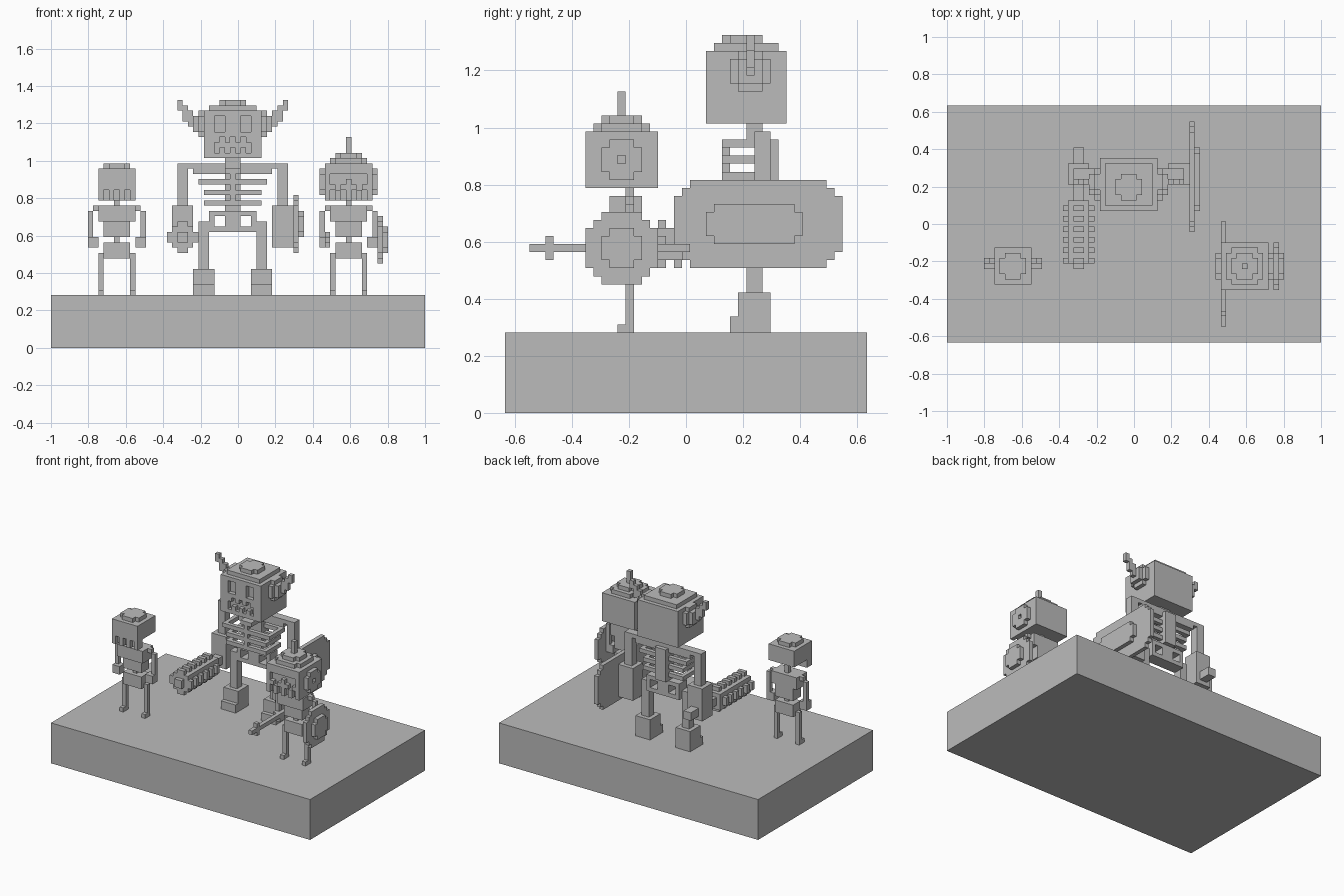
import bpy
import bmesh
from mathutils import Matrix, Vector

default = bpy.data.objects.get("Cube")
if default:
    bpy.data.objects.remove(default, do_unlink=True)

WIDTH, DEPTH, FLOOR = 71, 45, 10      # base size in blocks
UNIT = 2 / WIDTH

grey = bpy.data.materials.new("stone grey")
grey.use_nodes = True
grey.diffuse_color = (0.5, 0.5, 0.5, 1)
grey.node_tree.nodes["Principled BSDF"].inputs["Base Color"].default_value = grey.diffuse_color


def part(name, *boxes):
    """One object made of boxes, each (x0, x1, y0, y1, z0, z1) in blocks."""
    bm = bmesh.new()
    for x0, x1, y0, y1, z0, z1 in boxes:
        middle = Vector((x0 + x1 - WIDTH, y0 + y1 - DEPTH, z0 + z1)) * UNIT / 2
        size = Vector((x1 - x0, y1 - y0, z1 - z0)) * UNIT
        placement = Matrix.Translation(middle) @ Matrix.Diagonal(size).to_4x4()
        bmesh.ops.create_cube(bm, size=1, matrix=placement)
    mesh = bpy.data.meshes.new(name)
    bm.to_mesh(mesh)
    bm.free()
    mesh.materials.append(grey)
    obj = bpy.data.objects.new(name, mesh)
    bpy.context.collection.objects.link(obj)


def pair(name, centre, *boxes):
    """Left part as given plus its mirror image on the right."""
    part("left_" + name, *boxes)
    part("right_" + name, *[(2 * centre - b[1], 2 * centre - b[0], *b[2:]) for b in boxes])


def stepped(axis, box, insets):
    """Slab whose outline, seen along axis, has stepped corners."""
    row = 1 if axis == "z" else 2          # axis the rows are stacked on
    across = 1 if axis == "x" else 0       # axis the rows are shortened on
    low, high = box[2 * row], box[2 * row + 1]
    n = len(insets)
    spans = [(low + n, high - n, 0)]
    for k, inset in enumerate(insets):
        spans += [(low + k, low + k + 1, inset), (high - k - 1, high - k, inset)]
    result = []
    for start, end, inset in spans:
        b = list(box)
        b[2 * row:2 * row + 2] = start, end
        b[2 * across] += inset
        b[2 * across + 1] -= inset
        result.append(tuple(b))
    return result


def face(x, y, top, rows):
    """One-block-thick front plate; dots are recesses."""
    boxes = []
    for k, row in enumerate(rows):
        start = None
        for i, mark in enumerate(row + "."):
            if mark == "#" and start is None:
                start = i
            elif mark == "." and start is not None:
                boxes.append((x + start, x + i, y, y + 1, top - k - 1, top - k))
                start = None
    return boxes


def small_body(label, c):
    """Body of a small skeleton centred on x = c."""
    half = 0.5
    part(label + "_neck", (c - half, c + half, 15, 16, 27, 30))
    part(label + "_chest", (c - 3.5, c + 3.5, 13, 17, 24, 27), (c - 2.5, c + 2.5, 14, 17, 21, 24))
    part(label + "_spine", (c - half, c + half, 15, 16, 20, 21))
    part(label + "_pelvis", (c - 2.5, c + 2.5, 14, 17, 17, 20))
    pair(label + "_arm", c, (c + 3.5, c + 4.5, 15, 16, 26, 27),
         (c + 4.5, c + 5.5, 15, 16, 19, 26),
         (c + 4.5, c + 5.5, 14, 15, 19, 21), (c + 3.5, c + 4.5, 14, 16, 19, 21))
    pair(label + "_leg", c, (c + 2.5, c + 3.5, 15, 16, FLOOR, 18),
         (c + 2.5, c + 3.5, 14, 15, FLOOR, 11))


# Base
part("base", (0, WIDTH, 0, DEPTH, 0, FLOOR))

# Small bare skeleton on the right
small_body("bare_skeleton", 12.5)
part("bare_skull", (9, 16, 12, 18, 30, 34), (9, 16, 12, 13, 28, 30),
     *face(9, 11, 34, ["#######"] * 4 + ["#.#.#.#"] * 2),
     *stepped("z", (10, 15, 12, 17, 34, 35), [1]))

# Small armed skeleton on the left
small_body("armed_skeleton", 56.5)
part("helmeted_head", (52, 61, 11, 19, 28, 35),
     *face(52, 10, 35, ["#########", "#########", "#.......#", "#...#...#",
                        "##.###.##", "#.#.#.#.#", "#.#.#.#.#"]))
part("helmet_dome", *stepped("z", (53, 60, 11, 18, 35, 36), [1]),
     *stepped("z", (54, 59, 12, 17, 36, 37), [1]), (56, 57, 14, 15, 37, 40))
# Ear discs are rings with a hole in the middle
pair("helmet_disc", 56.5, (61, 62, 13, 16, 29, 31), (61, 62, 13, 16, 32, 34),
     (61, 62, 12, 14, 30, 33), (61, 62, 15, 17, 30, 33))
part("sword", (52, 53, 3, 23, 20, 21), (52, 53, 5, 6, 19, 22))
part("round_shield", *stepped("x", (62, 63, 10, 19, 16, 25), [2, 1]),
     *stepped("x", (63, 64, 12, 17, 18, 23), [1]))

# Large skeleton: head and horns
C = 34.5
solid = "#" * 11
eyes = "##..###..##"
part("big_skull", (29, 40, 26, 35, 36, 45),
     *face(29, 25, 45, [solid, eyes, eyes, eyes, solid,
                        "###.#.#.###", "##.......##", "##.#.#.#.##", solid]),
     (30, 39, 26, 34, 45, 46), *stepped("z", (32, 37, 27, 32, 46, 47), [1]))
pair("horn", C, *stepped("x", (40, 41, 28, 33, 40, 45), [1]), (41, 42, 29, 32, 41, 44),
     (42, 43, 30, 31, 42, 45), (43, 44, 30, 31, 43, 46), (44, 45, 30, 31, 45, 47))

# Large skeleton: spine, ribs and hips
part("big_spine", (33, 36, 31, 34, 26, 34), (33, 36, 30, 32, 34, 36))
part("collar", (26, 43, 31, 33, 34, 35), (27, 42, 31, 33, 33, 34))
for name, half, z in (("upper", 6.5, 31), ("middle", 5.5, 29), ("lower", 5.5, 27)):
    pair(name + "_rib", C, (C + 1.5, C + half, 32, 33, z, z + 1),
         (C + half - 1, C + half, 28, 32, z, z + 1),
         (C + 0.5, C + half, 27, 28, z, z + 1))
part("breastbone", (34, 35, 27, 28, 27, 34), (33, 36, 27, 31, 33, 34))
part("big_pelvis", (30, 39, 30, 33, 25, 26), (30, 39, 30, 33, 22, 23), (33, 36, 30, 33, 23, 25))
pair("hip", C, (38, 39, 30, 33, 23, 25))

# Large skeleton: limbs
pair("big_arm", C, (43, 45, 31, 33, 27, 35))
pair("big_forearm", C, (42, 46, 30, 34, 19, 27))
pair("big_leg", C, (39, 41, 30, 32, 15, 24))
pair("boot", C, (38, 42, 29, 33, 12, 15), (38, 42, 28, 33, FLOOR, 12))

# Spiked club in the right hand
part("club", (24, 26, 27, 37, 20, 22), (23, 27, 15, 27, 19, 23), (24, 26, 14, 15, 20, 22))
spikes = []
for y in range(15, 27, 2):
    spikes += [(22, 28, y, y + 1, 20, 22), (24, 26, y, y + 1, 18, 24)]
part("club_spikes", *spikes)

# Long shield on the left arm
part("long_shield", *stepped("x", (46, 47, 21, 42, 18, 29), [2, 1]),
     *stepped("x", (47, 48, 25, 37, 21, 26), [1]))
